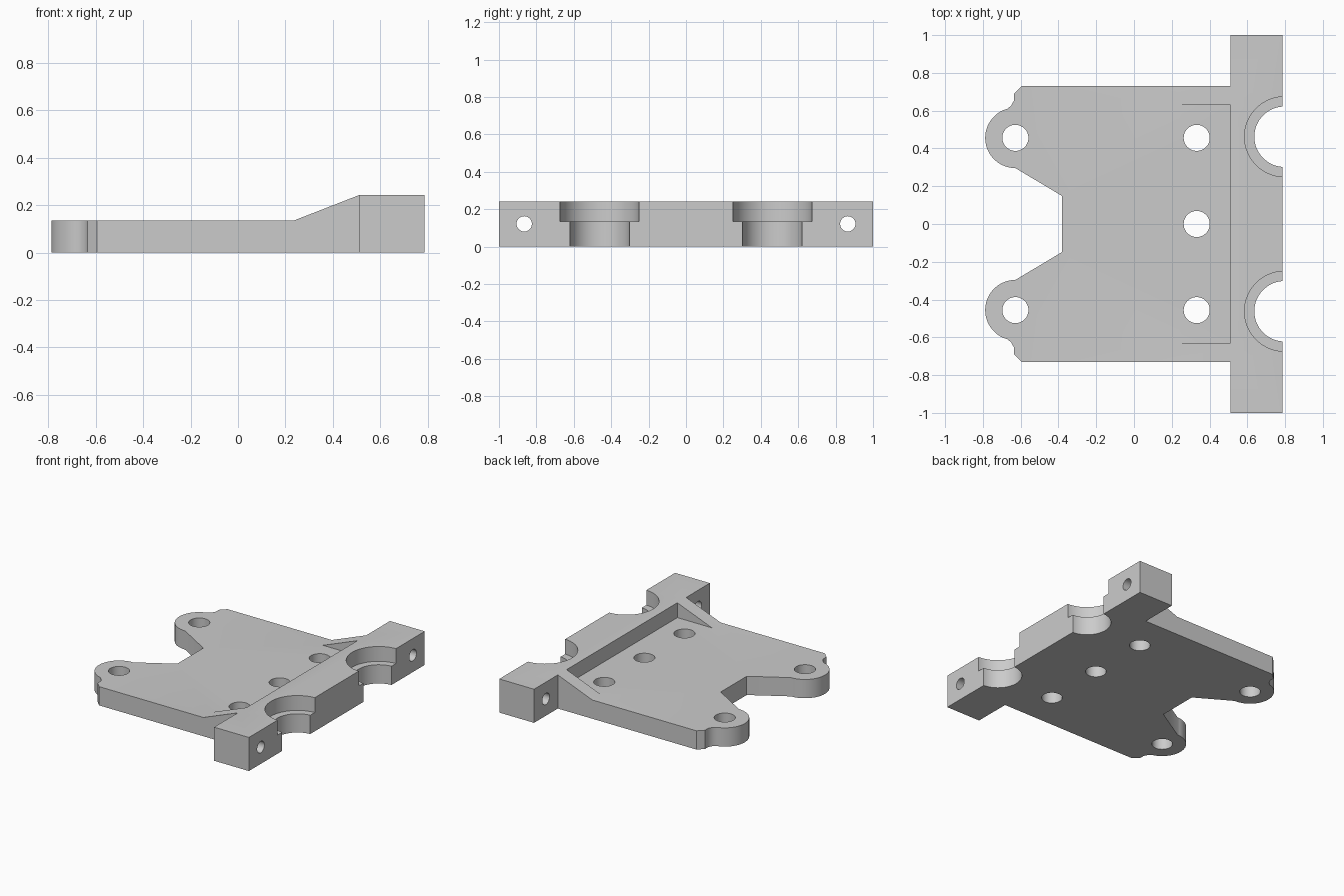
import bpy, bmesh, math
from mathutils import Matrix, Vector

cube = bpy.data.objects.get("Cube")
if cube:
    bpy.data.objects.remove(cube, do_unlink=True)

PLATE_H, BAR_H = 0.135, 0.242
BAR_X0, BAR_X1 = 0.51, 0.787

grey = bpy.data.materials.new("plain grey")
grey.use_nodes = True
grey.diffuse_color = (0.6, 0.6, 0.6, 1)
grey.node_tree.nodes["Principled BSDF"].inputs["Base Color"].default_value = (0.6, 0.6, 0.6, 1)


def finish(bm, name):
    bmesh.ops.recalc_face_normals(bm, faces=bm.faces)
    mesh = bpy.data.meshes.new(name)
    bm.to_mesh(mesh)
    bm.free()
    mesh.materials.append(grey)
    obj = bpy.data.objects.new(name, mesh)
    bpy.context.collection.objects.link(obj)
    return obj


def prism(name, points, offset):
    """Extrude a closed outline along an offset vector."""
    bm = bmesh.new()
    face = bm.faces.new([bm.verts.new(p) for p in points])
    out = bmesh.ops.extrude_face_region(bm, geom=[face])
    verts = [g for g in out["geom"] if isinstance(g, bmesh.types.BMVert)]
    bmesh.ops.translate(bm, verts=verts, vec=Vector(offset))
    return finish(bm, name)


def cylinder(name, centre, radius, depth, axis="Z", sides=48):
    bm = bmesh.new()
    turn = Matrix.Rotation(math.pi / 2, 4, "Y") if axis == "X" else Matrix()
    bmesh.ops.create_cone(bm, cap_ends=True, segments=sides, radius1=radius, radius2=radius,
                          depth=depth, matrix=Matrix.Translation(centre) @ turn)
    return finish(bm, name)


def combine(target, tool, operation):
    mod = target.modifiers.new(tool.name, "BOOLEAN")
    mod.operation, mod.solver, mod.object = operation, "EXACT", tool
    bpy.context.view_layer.objects.active = target
    bpy.ops.object.modifier_apply(modifier=mod.name)
    bpy.data.objects.remove(tool, do_unlink=True)


# Base plate outline: one half, with a rounded lug, mirrored across y = 0
LUG_X, LUG_Y, LUG_R = -0.628, 0.456, 0.16
half = [(0.6, 0.73), (-0.595, 0.73), (-0.635, 0.69), (-0.635, 0.655), (-0.65, 0.627)]
for i in range(25):
    a = math.radians(105 + 165 * i / 24)
    half.append((LUG_X + LUG_R * math.cos(a), LUG_Y + LUG_R * math.sin(a)))
half.append((-0.38, 0.148))
outline = half + [(x, -y) for x, y in reversed(half)]
body = prism("mounting_plate", [(x, y, 0) for x, y in outline], (0, 0, PLATE_H))

# Raised cross bar
bar = [(BAR_X0, -1, 0), (BAR_X1, -1, 0), (BAR_X1, 1, 0), (BAR_X0, 1, 0)]
combine(body, prism("cross_bar", bar, (0, 0, BAR_H)), "UNION")

# Sloped gussets on both edges of the plate
for y in (0.63, -0.73):
    side = [(0.235, y, PLATE_H), (BAR_X0, y, BAR_H), (0.55, y, BAR_H), (0.55, y, 0.05), (0.235, y, 0.05)]
    combine(body, prism("gusset", side, (0, 0.1, 0)), "UNION")

# Bolt holes through the plate
for x, y in ((0.332, 0), (0.332, LUG_Y), (0.332, -LUG_Y), (LUG_X, LUG_Y), (LUG_X, -LUG_Y)):
    combine(body, cylinder("bolt_hole", (x, y, 0), 0.069, 1), "DIFFERENCE")

# Stepped half-round bores and end holes in the bar
for s in (1, -1):
    combine(body, cylinder("bore", (0.797, s * 0.462, 0), 0.16, 1, sides=64), "DIFFERENCE")
    combine(body, cylinder("counterbore", (0.797, s * 0.462, PLATE_H + 0.5), 0.212, 1, sides=64), "DIFFERENCE")
    combine(body, cylinder("end_hole", (0.65, s * 0.865, 0.121), 0.041, 0.6, "X", 32), "DIFFERENCE")

# Clean flat faces and keep edges sharp
bm = bmesh.new()
bm.from_mesh(body.data)
bmesh.ops.remove_doubles(bm, verts=bm.verts, dist=0.0001)
bmesh.ops.dissolve_limit(bm, angle_limit=0.01, verts=bm.verts, edges=bm.edges)
bmesh.ops.triangulate(bm, faces=[f for f in bm.faces if len(f.verts) > 4])
bm.to_mesh(body.data)
bm.free()
for m in range(len(body.data.materials) - 1, 0, -1):
    body.data.materials.pop(index=m)
for p in body.data.polygons:
    p.material_index = 0
bpy.ops.object.select_all(action="DESELECT")
body.select_set(True)
bpy.context.view_layer.objects.active = body
bpy.ops.object.shade_smooth_by_angle(angle=math.radians(30))
